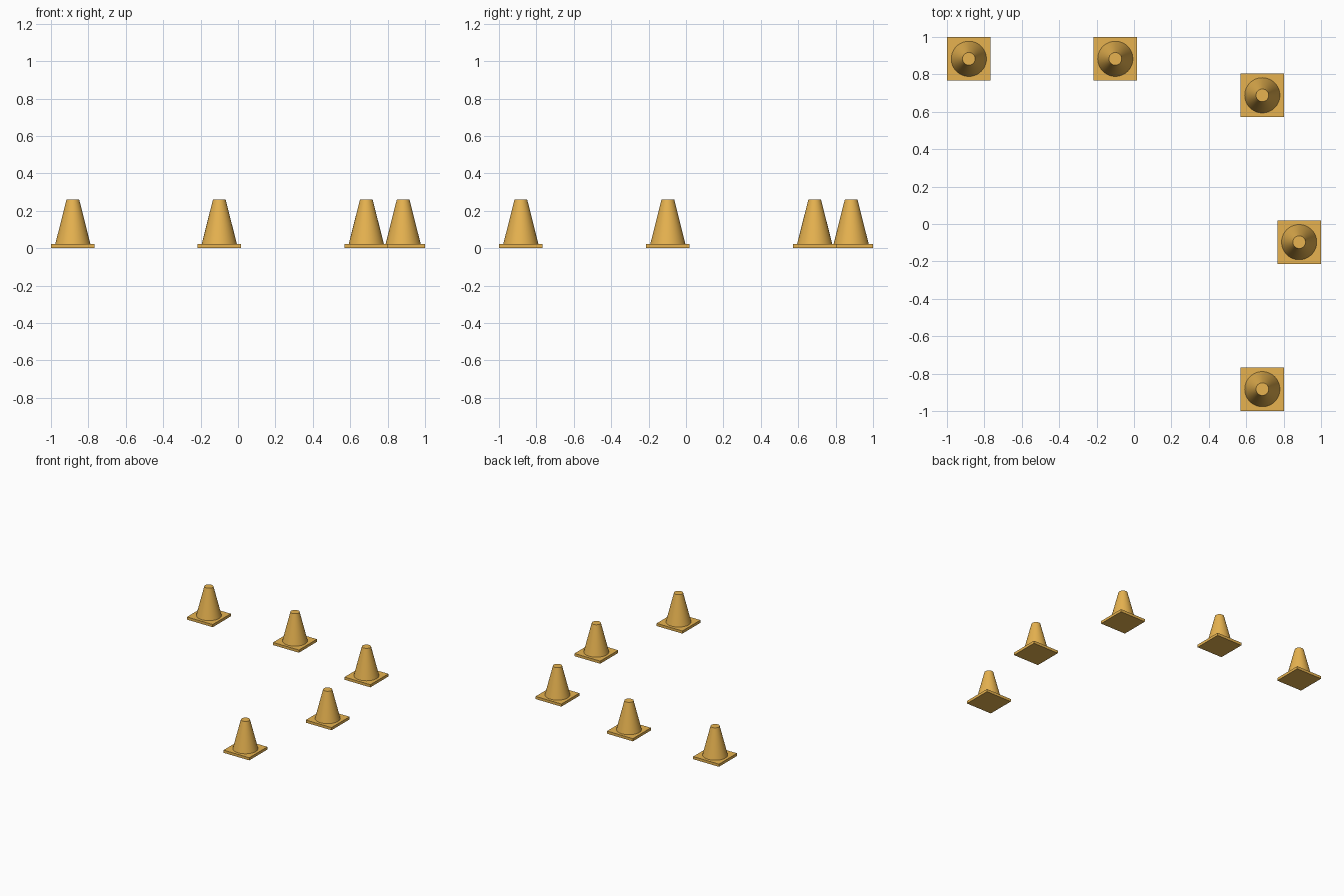
import bpy, math

if "Cube" in bpy.data.objects:
    bpy.data.objects.remove(bpy.data.objects["Cube"])

PLATE_SIDE, PLATE_H = 0.234, 0.022
CONE_R1, CONE_R2, TOP_Z = 0.094, 0.034, 0.26

orange = bpy.data.materials.new("cone_orange")
orange.diffuse_color = (0.8, 0.45, 0.08, 1)
orange.use_nodes = True
orange.node_tree.nodes["Principled BSDF"].inputs["Base Color"].default_value = orange.diffuse_color


def finish(obj, name):
    obj.name = name
    obj.data.materials.append(orange)


def traffic_cone(i, x, y):
    # square foot plate
    bpy.ops.mesh.primitive_cube_add(size=1, location=(x, y, PLATE_H / 2))
    plate = bpy.context.object
    plate.scale = (PLATE_SIDE, PLATE_SIDE, PLATE_H)
    bpy.ops.object.transform_apply(location=False, rotation=False, scale=True)
    finish(plate, f"base_plate_{i}")

    # tapered body with a flat top
    bpy.ops.mesh.primitive_cone_add(
        vertices=48, radius1=CONE_R1, radius2=CONE_R2, depth=TOP_Z - PLATE_H,
        location=(x, y, (TOP_Z + PLATE_H) / 2))
    body = bpy.context.object
    bpy.ops.object.shade_smooth_by_angle(angle=math.radians(30))
    finish(body, f"cone_body_{i}")


# five cones laid out around a corner
spots = [(-0.883, 0.883), (-0.1, 0.883), (0.686, 0.688),
         (0.883, -0.097), (0.686, -0.883)]
for i, (x, y) in enumerate(spots, 1):
    traffic_cone(i, x, y)
